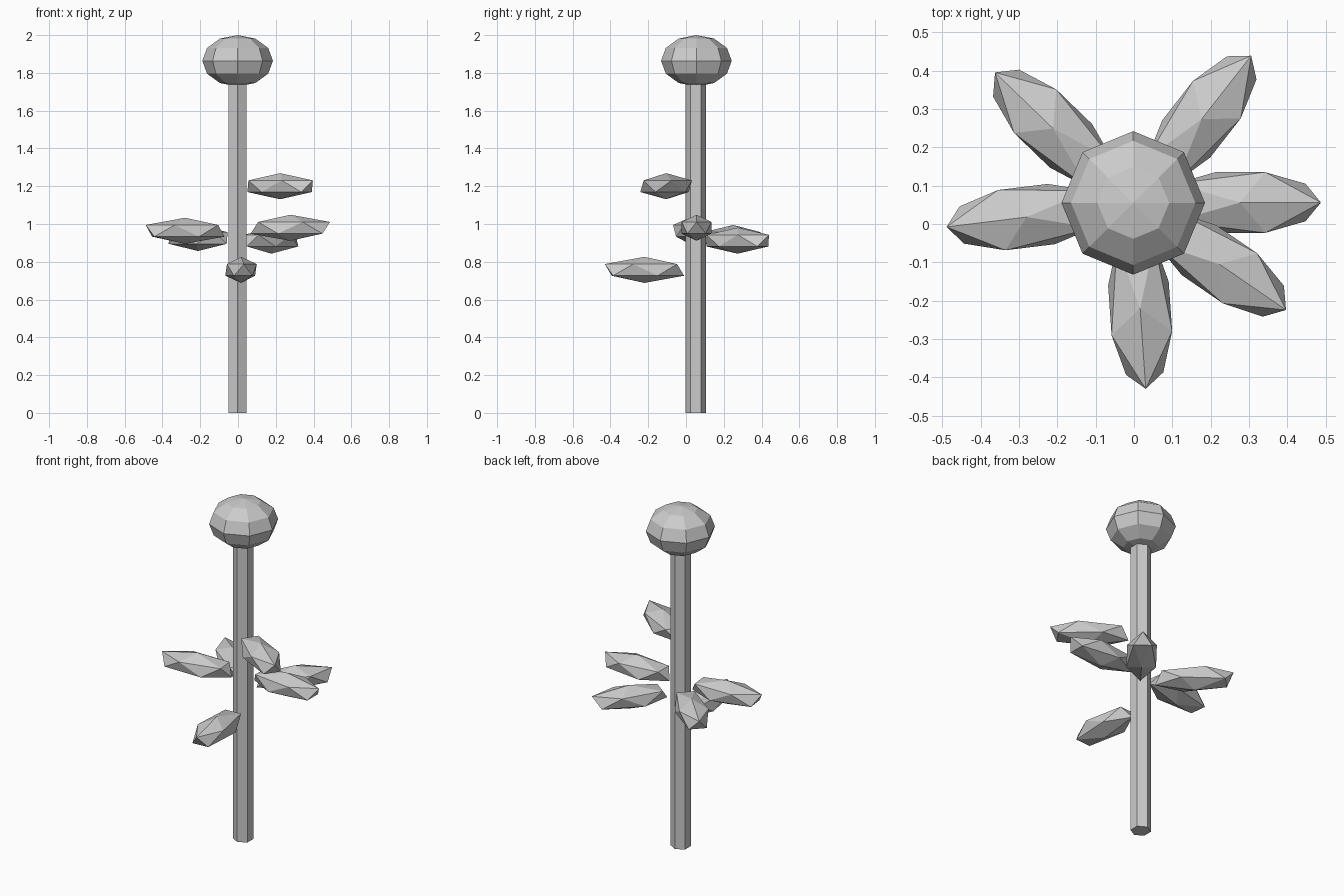
import bpy
from math import radians

cube = bpy.data.objects.get("Cube")
if cube:
    bpy.data.objects.remove(cube, do_unlink=True)

# Single plain grey for the whole plant
grey = bpy.data.materials.new("light_grey")
grey.use_nodes = True
colour = (0.6, 0.6, 0.6, 1)
grey.diffuse_color = colour
grey.node_tree.nodes["Principled BSDF"].inputs["Base Color"].default_value = colour


def finish(name, scale=(1, 1, 1), turn=0):
    """Name, shape and colour the primitive just added."""
    obj = bpy.context.object
    obj.name = name
    obj.scale = scale
    obj.rotation_euler.z = radians(turn)
    obj.data.materials.append(grey)
    bpy.ops.object.shade_flat()
    return obj


# Six-sided stem, running up into the flower head
STEM_X, STEM_Y, STEM_TOP = -0.003, 0.052, 1.78
bpy.ops.mesh.primitive_cylinder_add(vertices=6, radius=0.055, depth=STEM_TOP,
                                    location=(STEM_X, STEM_Y, STEM_TOP / 2))
finish("stem")

# Squashed round flower head
bpy.ops.mesh.primitive_uv_sphere_add(segments=8, ring_count=6, radius=1,
                                     location=(-0.002, 0.055, 1.864))
finish("flower_head", (0.187, 0.187, 0.136))

# Faceted leaves: name, centre, heading in degrees
LEAVES = [
    ("left_leaf", (0.277, 0.056, 0.98), 0),
    ("back_left_leaf", (0.176, 0.273, 0.912), 52),
    ("back_right_leaf", (-0.211, 0.249, 0.926), 136),
    ("right_leaf", (-0.28, 0.018, 0.964), 187),
    ("front_leaf", (0.016, -0.22, 0.757), -86),
    ("front_left_leaf", (0.223, -0.105, 1.2), -34.5),
]
for name, centre, heading in LEAVES:
    bpy.ops.mesh.primitive_ico_sphere_add(subdivisions=1, radius=1, location=centre)
    finish(name, (0.235, 0.093, 0.069), heading)
